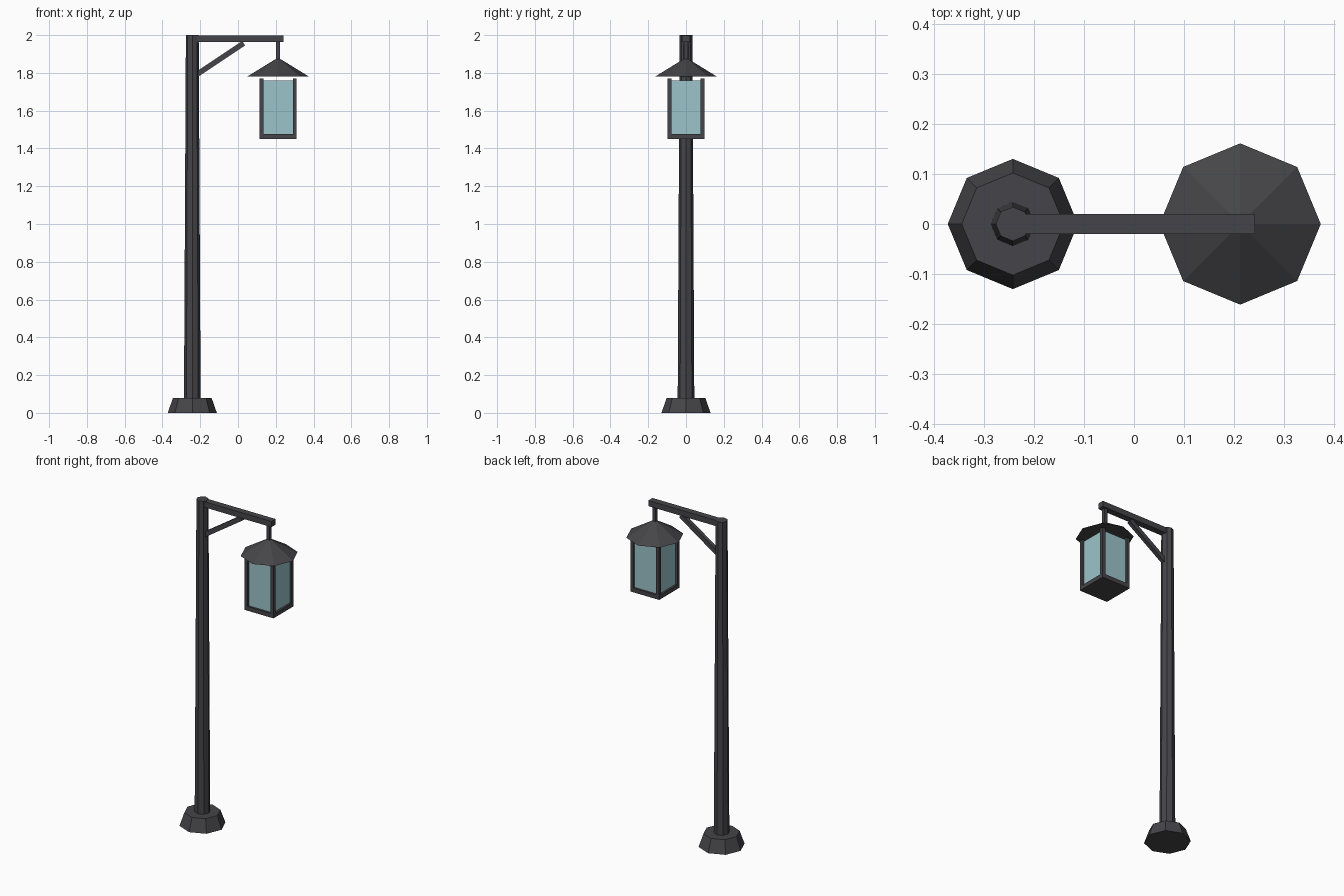
import bpy
import math
from mathutils import Vector

cube = bpy.data.objects.get("Cube")
if cube:
    bpy.data.objects.remove(cube, do_unlink=True)


def material(name, colour):
    mat = bpy.data.materials.new(name)
    mat.use_nodes = True
    mat.diffuse_color = colour
    mat.node_tree.nodes["Principled BSDF"].inputs["Base Color"].default_value = colour
    return mat


iron = material("dark_iron", (0.06, 0.06, 0.067, 1))
glass = material("pale_blue_glass", (0.33, 0.56, 0.6, 1))


def finish(name, mat):
    obj = bpy.context.object
    obj.name = name
    obj.data.materials.append(mat)
    return obj


def cone(name, x, z0, z1, r0, r1):
    """Eight-sided upright taper with corners on the axes."""
    bpy.ops.mesh.primitive_cone_add(vertices=8, radius1=r0, radius2=r1, depth=z1 - z0,
                                    location=(x, 0, (z0 + z1) / 2))
    return finish(name, iron)


def box(name, low, high, mat=iron):
    low, high = Vector(low), Vector(high)
    bpy.ops.mesh.primitive_cube_add(size=1, location=(low + high) / 2)
    bpy.context.object.scale = high - low
    bpy.ops.object.transform_apply(location=False, rotation=False, scale=True)
    return finish(name, mat)


POLE_X, LAMP_X = -0.242, 0.212

# Post and foot
cone("foot", POLE_X, 0, 0.08, 0.13, 0.102)
pole = cone("pole", POLE_X, 0.08, 2.0, 0.044, 0.034)

# Arm with its diagonal brace
box("arm", (POLE_X + 0.02, -0.02, 1.963), (0.242, 0.02, 1.998))
start, end = Vector((-0.225, 0, 1.787)), Vector((0.03, 0, 1.957))
span = end - start
brace = box("brace", (-span.length / 2, -0.012, -0.014), (span.length / 2, 0.012, 0.014))
brace.location = (start + end) / 2
brace.rotation_euler.y = -math.atan2(span.z, span.x)

# Hanging rod and roof
box("hanging_rod", (LAMP_X - 0.01, -0.01, 1.865), (LAMP_X + 0.01, 0.01, 1.97))
cone("lantern_roof", LAMP_X, 1.782, 1.881, 0.161, 0)

# Lantern body: floor, corner posts and glass
HALF, POST = 0.098, 0.02
box("lantern_floor", (LAMP_X - HALF, -HALF, 1.45), (LAMP_X + HALF, HALF, 1.476))
for side, sx in (("left", 1), ("right", -1)):
    for end_name, sy in (("front", -1), ("back", 1)):
        x, y = LAMP_X + sx * (HALF - POST / 2), sy * (HALF - POST / 2)
        box(f"corner_post_{end_name}_{side}",
            (x - POST / 2, y - POST / 2, 1.476), (x + POST / 2, y + POST / 2, 1.77))
pane = HALF - 0.012
box("lantern_glass", (LAMP_X - pane, -pane, 1.476), (LAMP_X + pane, pane, 1.76), glass)
